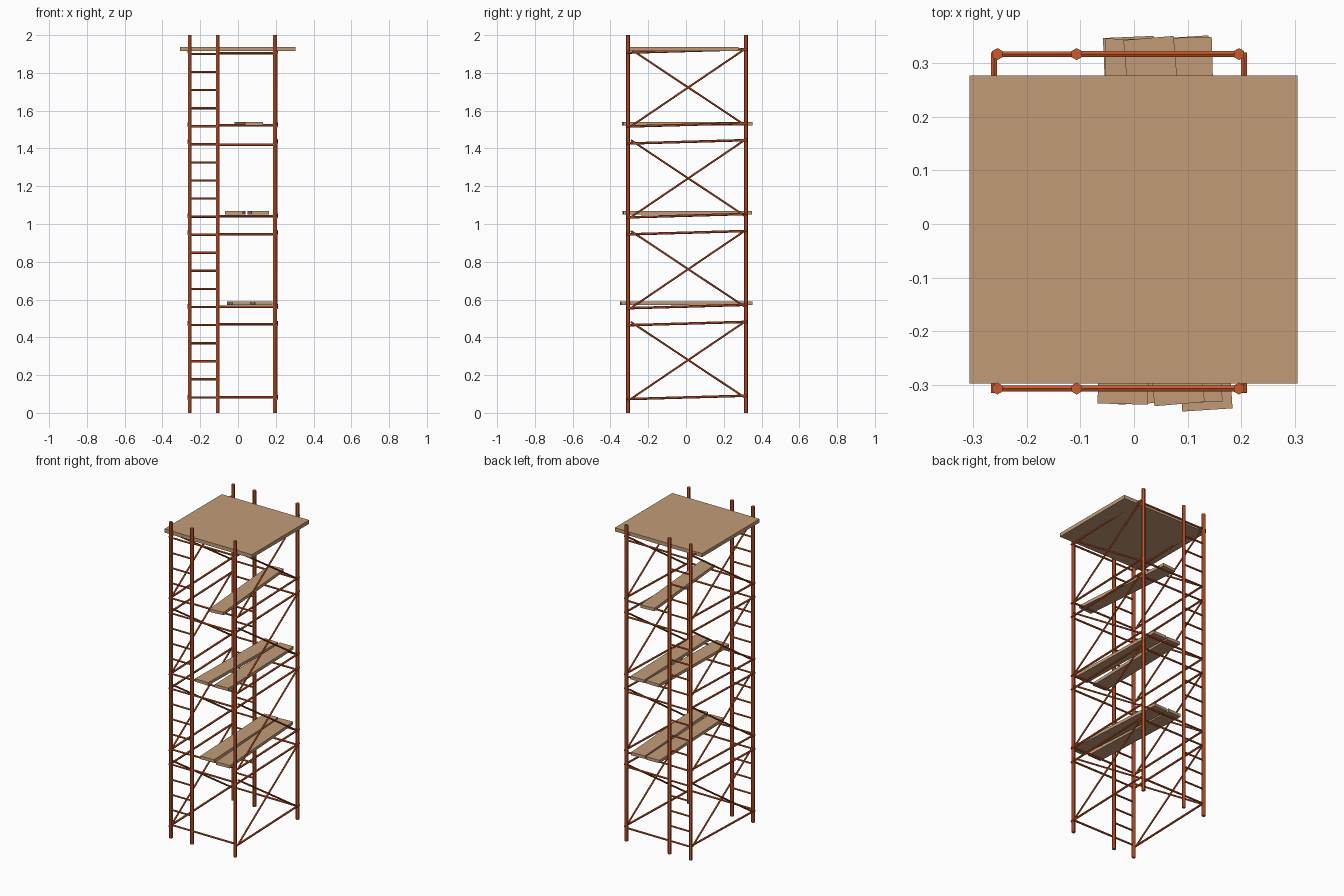
import bpy, bmesh, math
from mathutils import Vector, Matrix

if "Cube" in bpy.data.objects:
    bpy.data.objects.remove(bpy.data.objects["Cube"])


def material(name, rgb):
    m = bpy.data.materials.new(name)
    m.diffuse_color = (*rgb, 1)
    m.use_nodes = True
    m.node_tree.nodes["Principled BSDF"].inputs["Base Color"].default_value = m.diffuse_color
    return m


ORANGE = material("orange_steel", (0.60, 0.10, 0.025))
WOOD = material("plank_wood", (0.54, 0.33, 0.185))

POST_X = (-0.255, -0.107, 0.196)
POST_Y = (-0.307, 0.317)
LEVEL = 0.481            # height of one scaffold stage


def finish(name, bm, mat):
    me = bpy.data.meshes.new(name)
    bm.to_mesh(me)
    bm.free()
    me.materials.append(mat)
    ob = bpy.data.objects.new(name, me)
    bpy.context.collection.objects.link(ob)
    return ob


def tubes(name, segments, radius, sides=6):
    """One object made of straight tubes, each given by its two ends."""
    bm = bmesh.new()
    for a, b in segments:
        a, b = Vector(a), Vector(b)
        d = b - a
        mat = Matrix.Translation((a + b) / 2) @ d.to_track_quat('Z', 'Y').to_matrix().to_4x4()
        bmesh.ops.create_cone(bm, cap_ends=True, segments=sides, radius1=radius,
                              radius2=radius, depth=d.length, matrix=mat)
    return finish(name, bm, ORANGE)


def board(name, front, back, width, z0, z1):
    """Flat board running from its front end centre to its back end centre."""
    f, b = Vector((*front, 0)), Vector((*back, 0))
    d = b - f
    mat = (Matrix.Translation((f + b) / 2 + Vector((0, 0, (z0 + z1) / 2)))
           @ Matrix.Rotation(math.atan2(-d.x, d.y), 4, 'Z')
           @ Matrix.Diagonal((width, d.length, z1 - z0, 1)))
    bm = bmesh.new()
    bmesh.ops.create_cube(bm, size=1, matrix=mat)
    return finish(name, bm, WOOD)


# upright posts
tubes("posts", [((x, y, 0), (x, y, 2)) for x in POST_X for y in POST_Y], 0.0112)

# ladder rungs at front and back
tubes("ladder_rungs", [((POST_X[0], y, 0.082 + 0.0957 * i), (POST_X[1], y, 0.082 + 0.0957 * i))
                       for y in POST_Y for i in range(20)], 0.006)

# crossbars at the bottom and top of each stage
bar_z = [0.082 + LEVEL * i - 0.001 * i for i in range(4)] + [0.47, 0.945, 1.42, 1.905]
tubes("crossbars", [((POST_X[1], y, z), (POST_X[2], y, z))
                    for y in POST_Y for z in bar_z], 0.0065)

# side rails (slightly sloping) and crossed braces
rails, braces = [], []
for x in (-0.261, 0.205):
    for i in range(4):
        z = LEVEL * i
        for low in (0.073, 0.464):
            rails.append(((x, -0.315, z + low), (x, 0.32, z + low + 0.018)))
        braces.append(((x, -0.292, z + 0.074), (x, 0.31, z + 0.482)))
        braces.append(((x, -0.292, z + 0.482), (x, 0.31, z + 0.082)))
tubes("side_rails", rails, 0.0065)
tubes("cross_braces", braces, 0.0052)

# loose planks on each stage
W = 0.094
board("lower_plank_left", (0.018, -0.335), (-0.011, 0.349), W, 0.570, 0.589)
board("lower_plank_right", (0.137, -0.347), (0.092, 0.349), W, 0.570, 0.589)
board("middle_plank_left", (-0.021, -0.336), (-0.006, 0.345), W, 1.049, 1.068)
board("middle_plank_right", (0.118, -0.333), (0.098, 0.348), W, 1.049, 1.068)
board("upper_plank", (0.085, -0.336), (0.027, 0.347), W, 1.521, 1.540)

# top deck
board("top_deck", (-0.001, -0.298), (-0.001, 0.277), 0.612, 1.915, 1.938)
